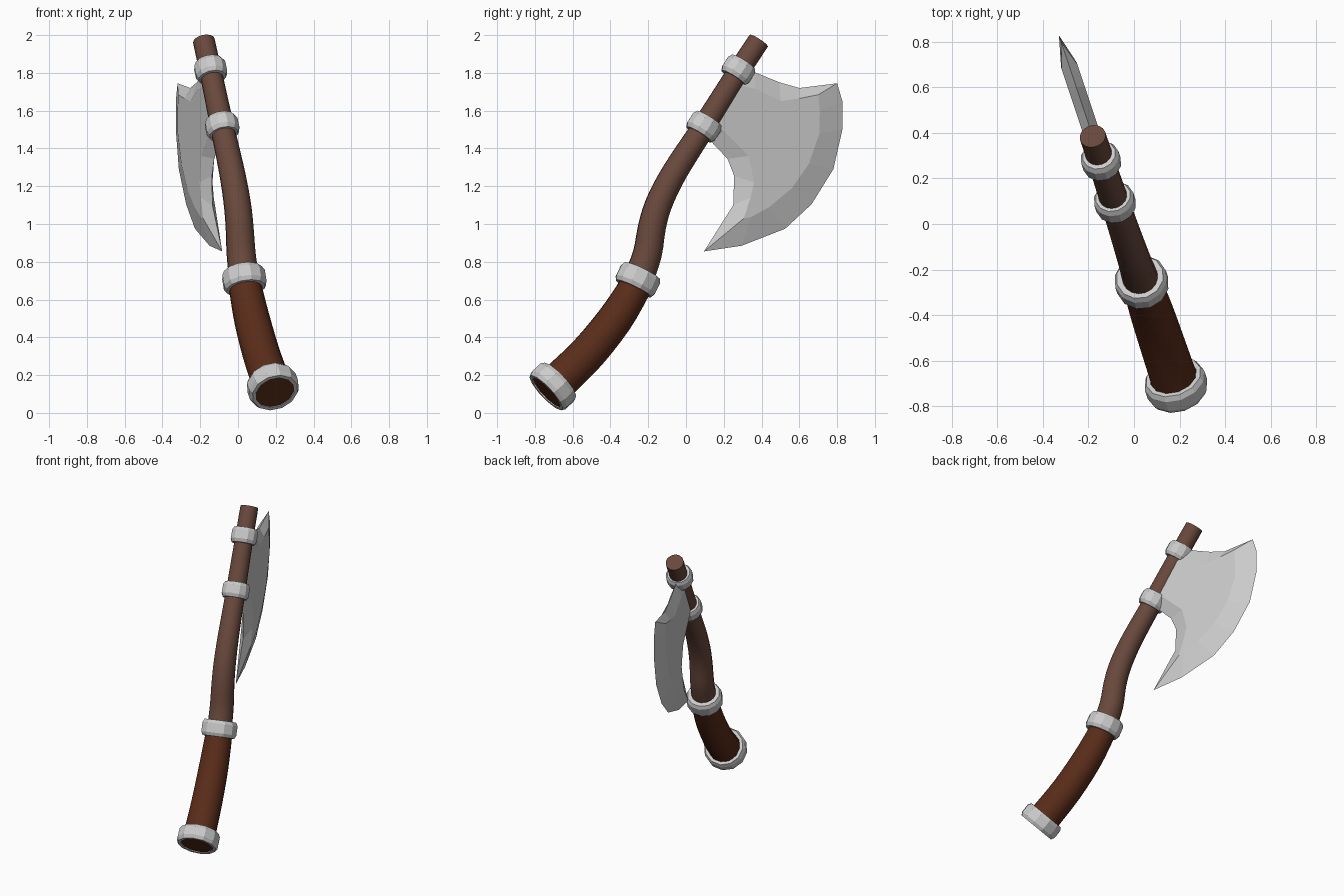
import bpy, bmesh, math
from mathutils import Vector

if "Cube" in bpy.data.objects:
    bpy.data.objects.remove(bpy.data.objects["Cube"])

# The axe lies in a vertical plane turned about z
ANG = math.atan(0.335)
U = Vector((-math.sin(ANG), math.cos(ANG), 0))   # forward, in the plane
N = Vector((math.cos(ANG), math.sin(ANG), 0))    # across the plane
ORIGIN = Vector((-0.052, 0, 0))


def P(y, z, t=0.0):
    return ORIGIN + U * (y / math.cos(ANG)) + Vector((0, 0, z)) + N * t


def make(name, bm, color=None, smooth=False):
    bmesh.ops.recalc_face_normals(bm, faces=bm.faces)
    me = bpy.data.meshes.new(name)
    bm.to_mesh(me)
    bm.free()
    ob = bpy.data.objects.new(name, me)
    bpy.context.collection.objects.link(ob)
    if color:
        mat = bpy.data.materials.new(name + "_wood")
        mat.diffuse_color = (*color, 1)
        mat.use_nodes = True
        mat.node_tree.nodes["Principled BSDF"].inputs["Base Color"].default_value = mat.diffuse_color
        me.materials.append(mat)
    if smooth:
        bpy.ops.object.select_all(action='DESELECT')
        ob.select_set(True)
        bpy.context.view_layer.objects.active = ob
        bpy.ops.object.shade_smooth_by_angle(angle=math.radians(35))
    return ob


def circle(bm, c, axis, r, sides):
    side = axis.cross(N).normalized()
    return [bm.verts.new(c + r * (math.cos(a) * N + math.sin(a) * side))
            for a in (2 * math.pi * i / sides for i in range(sides))]


def bridge(bm, a, b):
    n = len(a)
    for i in range(n):
        bm.faces.new((a[i], a[(i + 1) % n], b[(i + 1) % n], b[i]))


def catmull(pts, steps=3):
    ext = [2 * pts[0] - pts[1]] + pts + [2 * pts[-1] - pts[-2]]
    out = []
    for i in range(1, len(ext) - 2):
        a, b, c, d = ext[i - 1:i + 3]
        for k in range(steps):
            t = k / steps
            out.append(0.5 * (2 * b + (c - a) * t + (2 * a - 5 * b + 4 * c - d) * t ** 2
                              + (3 * b - a - 3 * c + d) * t ** 3))
    return out + [pts[-1]]


def rod(name, path, color, sides=16):
    # path entries: y, z, radius
    pts = catmull([Vector((*P(y, z), r)) for y, z, r in path])
    cs = [p.to_3d() for p in pts]
    bm = bmesh.new()
    loops = []
    for i, c in enumerate(cs):
        axis = (cs[min(i + 1, len(cs) - 1)] - cs[max(i - 1, 0)]).normalized()
        loops.append(circle(bm, c, axis, pts[i][3], sides))
    for a, b in zip(loops, loops[1:]):
        bridge(bm, a, b)
    bm.faces.new(loops[0])
    bm.faces.new(loops[-1])
    make(name, bm, color, True)


def band(name, y, z, dy, dz, r, r_in, length, sides=12):
    # chamfered metal collar around the handle
    axis = (P(dy, dz) - P(0, 0)).normalized()
    h, c = length / 2, 0.022
    prof = [(r_in, -h), (r - 0.012, -h), (r, -h + c), (r, h - c), (r - 0.012, h), (r_in, h)]
    bm = bmesh.new()
    loops = [circle(bm, P(y, z) + axis * o, axis, rad, sides) for rad, o in prof]
    for a, b in zip(loops, loops[1:] + loops[:1]):
        bridge(bm, a, b)
    make(name, bm)


# Wooden handle: dark grip and lighter shaft
rod("grip", [(-0.735, 0.11, 0.107), (-0.66, 0.18, 0.102), (-0.52, 0.317, 0.099),
             (-0.38, 0.49, 0.095), (-0.285, 0.64, 0.088), (-0.25, 0.71, 0.085)],
    (0.10, 0.025, 0.01))
rod("shaft", [(-0.255, 0.70, 0.08), (-0.205, 0.84, 0.077), (-0.18, 0.985, 0.074),
              (-0.145, 1.105, 0.072), (-0.08, 1.24, 0.069), (0.0, 1.37, 0.066),
              (0.098, 1.52, 0.063), (0.277, 1.805, 0.059), (0.385, 1.97, 0.058)],
    (0.14, 0.065, 0.045))

# Metal collars
band("butt_collar", -0.705, 0.14, 0.07, 0.066, 0.137, 0.105, 0.10)
band("grip_collar", -0.255, 0.705, 0.43, 0.89, 0.117, 0.07, 0.105)
band("lower_head_collar", 0.095, 1.515, 0.52, 0.83, 0.09, 0.05, 0.10)
band("upper_head_collar", 0.277, 1.815, 0.53, 0.83, 0.086, 0.05, 0.10)

# Blade: sharp outline (y, z) paired with the edge of the thick flat
BLADE = [
    ((0.27, 1.83), (0.24, 1.74)), ((0.36, 1.805), (0.36, 1.715)),
    ((0.495, 1.75), (0.49, 1.65)), ((0.60, 1.72), (0.59, 1.665)),
    ((0.80, 1.745), (0.69, 1.685)), ((0.828, 1.65), (0.697, 1.60)),
    ((0.828, 1.50), (0.695, 1.48)), ((0.78, 1.29), (0.64, 1.32)),
    ((0.665, 1.105), (0.55, 1.19)), ((0.525, 0.975), (0.43, 1.09)),
    ((0.295, 0.885), (0.33, 1.035)), ((0.095, 0.855), (0.295, 1.03)),
    ((0.25, 1.10), (0.33, 1.14)), ((0.255, 1.255), (0.35, 1.22)),
    ((0.22, 1.345), (0.32, 1.36)), ((0.125, 1.445), (0.19, 1.49)),
    ((0.07, 1.47), (0.10, 1.53)),
]
bm = bmesh.new()
rim = [bm.verts.new(P(*o)) for o, _ in BLADE]
for t in (0.036, -0.036):
    flat = [bm.verts.new(P(*i, t)) for _, i in BLADE]
    bridge(bm, rim, flat)
    bm.faces.new(flat)
make("blade", bm)
